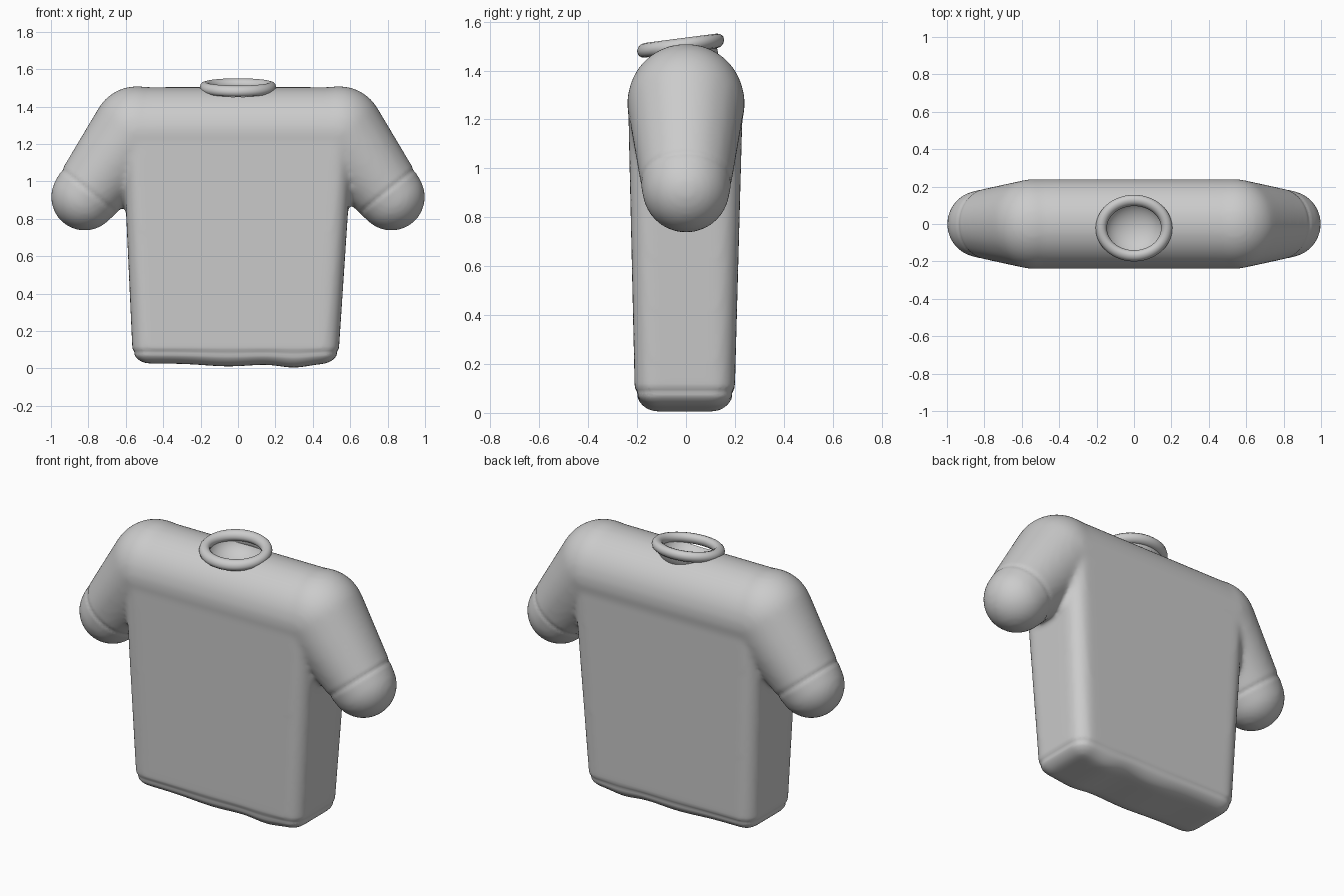
import bpy, bmesh, math
from mathutils import Vector, Matrix

cube = bpy.data.objects.get("Cube")
if cube:
    bpy.data.objects.remove(cube, do_unlink=True)

grey = bpy.data.materials.new("plain grey")
grey.use_nodes = True
COLOUR = (0.6, 0.6, 0.6, 1)
grey.diffuse_color = COLOUR
grey.node_tree.nodes["Principled BSDF"].inputs["Base Color"].default_value = COLOUR


def make_object(name, bm):
    mesh = bpy.data.meshes.new(name)
    bm.to_mesh(mesh)
    bm.free()
    obj = bpy.data.objects.new(name, mesh)
    bpy.context.collection.objects.link(obj)
    mesh.materials.append(grey)
    return obj


def add_hull(target, balls):
    """Add the skin stretched over a set of (centre, radius) balls."""
    bm = bmesh.new()
    for centre, radius in balls:
        bmesh.ops.create_uvsphere(bm, u_segments=40, v_segments=20, radius=radius,
                                  matrix=Matrix.Translation(centre))
    hull = bmesh.ops.convex_hull(bm, input=bm.verts)
    inner = [v for v in hull["geom_interior"] if isinstance(v, bmesh.types.BMVert)]
    bmesh.ops.delete(bm, geom=inner, context="VERTS")
    bmesh.ops.recalc_face_normals(bm, faces=bm.faces)
    temp = bpy.data.meshes.new("temp")
    bm.to_mesh(temp)
    bm.free()
    target.from_mesh(temp)
    bpy.data.meshes.remove(temp)


# Torso, shoulders and sleeves, to be fused into one skin
R = 0.09
SHOULDER, CUFF = Vector((0.54, 0, 1.27)), Vector((0.82, 0, 0.917))
body = bmesh.new()
corners = []
for right, left, front, back, z in ((-0.565, 0.54, -0.21, 0.2, 0.11),
                                    (-0.615, 0.612, -0.235, 0.23, 1.2)):
    for x in (right + R, left - R):
        for y in (front + R, back - R):
            corners.append(((x, y, z), R))
add_hull(body, corners)
add_hull(body, [((-0.54, 0, 1.265), 0.24), ((0.54, 0, 1.265), 0.24)])
for side in (-1, 1):
    flip = Vector((side, 1, 1))
    add_hull(body, [(SHOULDER * flip, 0.24), (CUFF * flip, 0.18)])
shirt = make_object("shirt", body)

remesh = shirt.modifiers.new("fuse", "REMESH")
remesh.mode = "VOXEL"
remesh.voxel_size = 0.014
soften = shirt.modifiers.new("soften", "SMOOTH")
soften.factor = 0.5
soften.iterations = 14

# Shallow neck hollow
bm = bmesh.new()
bmesh.ops.create_uvsphere(bm, u_segments=48, v_segments=24, radius=1,
                          matrix=Matrix.Translation((0, -0.025, 1.51))
                          @ Matrix.Diagonal((0.155, 0.15, 0.11, 1)))
cutter = make_object("neck_cutter", bm)
cutter.hide_render = True
cut = shirt.modifiers.new("neck_hollow", "BOOLEAN")
cut.operation = "DIFFERENCE"
cut.solver = "EXACT"
cut.object = cutter

bpy.context.view_layer.update()
fused = bpy.data.meshes.new_from_object(
    shirt.evaluated_get(bpy.context.evaluated_depsgraph_get()))
shirt.modifiers.clear()
shirt.data = fused
bpy.data.objects.remove(cutter, do_unlink=True)


def bump(value, centre, width):
    return math.exp(-((value - centre) / width) ** 2)


# Wavy hem and pressed seams at hem and cuffs
axis = (CUFF - SHOULDER).normalized()
normals = [v.normal.copy() for v in fused.vertices]
for v, n in zip(fused.vertices, normals):
    x, z = v.co.x, v.co.z
    press = 0.006 * bump(z, 0.085, 0.012)
    if abs(x) > 0.66:
        along = (Vector((abs(x), v.co.y, z)) - CUFF).dot(axis)
        press += 0.005 * bump(along, -0.04, 0.012)
    v.co -= n * press
    fade = max(0.0, 1 - z / 0.12)
    v.co.z += fade * (0.008 - 0.025 * bump(x, 0.3, 0.11) - 0.018 * bump(x, -0.05, 0.18))

# Collar ring, tilted forward, with a short neck band open at the front
SEG, TUBE = 64, 12
bm = bmesh.new()
rings = []
for i in range(SEG):
    a = 2 * math.pi * i / SEG
    ring = []
    for j in range(TUBE):
        b = 2 * math.pi * j / TUBE
        r = 0.03 * math.cos(b)
        y = (0.148 + r) * math.sin(a)
        ring.append(bm.verts.new(((0.175 + r) * math.cos(a), y - 0.022,
                                  1.502 + 0.13 * y + 0.03 * math.sin(b))))
    rings.append(ring)
for i in range(SEG):
    p, q = rings[i], rings[(i + 1) % SEG]
    for j in range(TUBE):
        k = (j + 1) % TUBE
        bm.faces.new((p[j], q[j], q[k], p[k]))
collar = make_object("collar", bm)

bm = bmesh.new()
columns = []
for i in range(SEG + 1):
    a = math.radians(-55 + 290 * i / SEG)
    c, s = math.cos(a), math.sin(a)
    columns.append([bm.verts.new((w * c, d * s - 0.022, z + 0.02 * s))
                    for w, d, z in ((0.185, 0.152, 1.505), (0.172, 0.14, 1.48),
                                    (0.18, 0.15, 1.43))])
for p, q in zip(columns, columns[1:]):
    for j in range(2):
        bm.faces.new((p[j], p[j + 1], q[j + 1], q[j]))
bmesh.ops.recalc_face_normals(bm, faces=bm.faces)
band = make_object("neck_band", bm)
thick = band.modifiers.new("thickness", "SOLIDIFY")
thick.thickness = 0.015
thick.offset = 0

# Smooth shading
for obj in (shirt, collar, band):
    bpy.ops.object.select_all(action="DESELECT")
    obj.select_set(True)
    bpy.context.view_layer.objects.active = obj
    bpy.ops.object.shade_smooth_by_angle(angle=math.radians(50))
